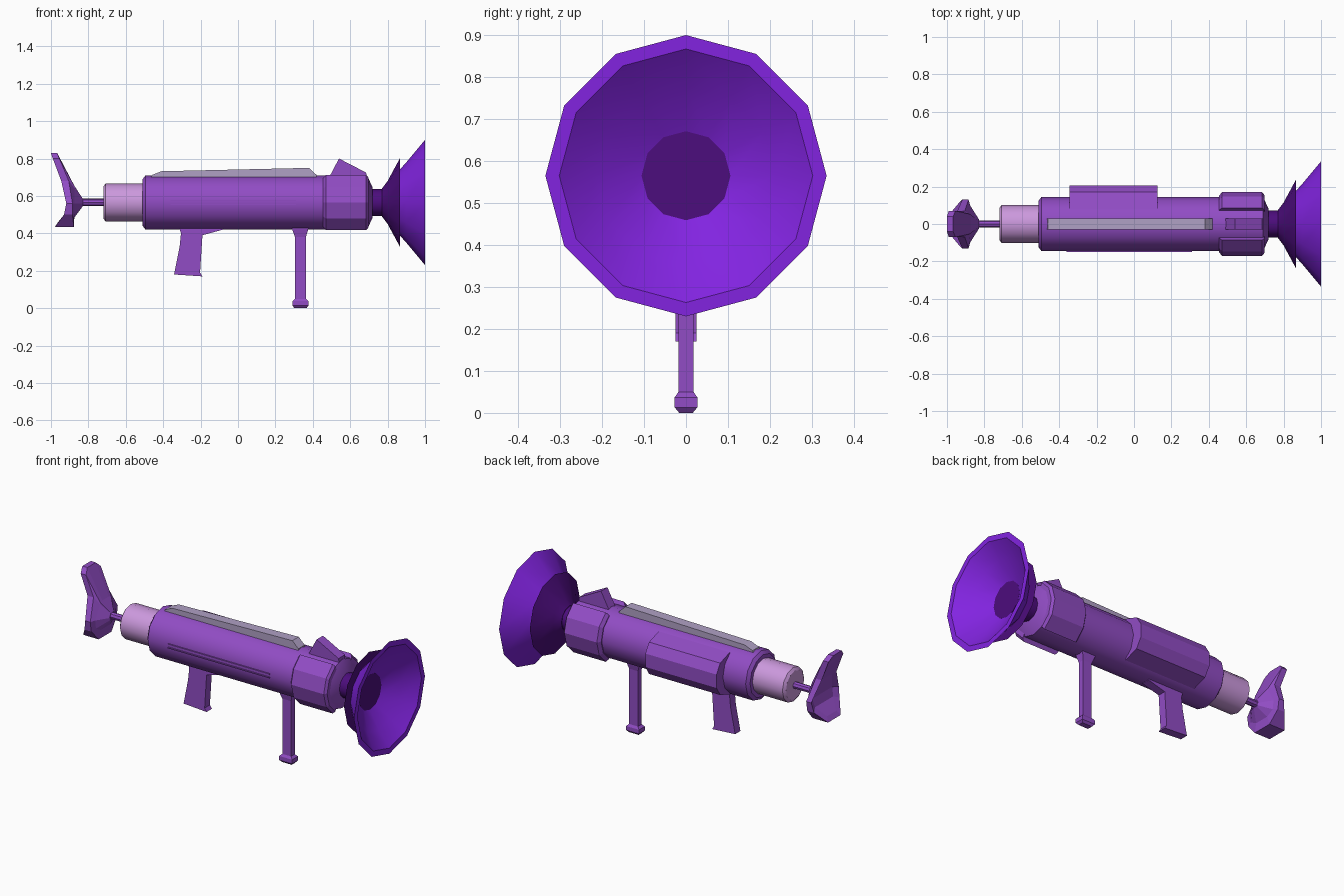
import bpy, bmesh, math

if "Cube" in bpy.data.objects:
    bpy.data.objects.remove(bpy.data.objects["Cube"])

AXIS_Z = 0.565


def material(name, srgb):
    m = bpy.data.materials.new(name)
    m.diffuse_color = [((c + 0.055) / 1.055) ** 2.4 for c in srgb] + [1]
    m.use_nodes = True
    m.node_tree.nodes["Principled BSDF"].inputs["Base Color"].default_value = m.diffuse_color
    return m


PURPLE = material("mid purple", (0.57, 0.30, 0.77))
VIOLET = material("bright violet", (0.51, 0.14, 0.88))
DARK = material("dark purple", (0.30, 0.05, 0.49))
LILAC = material("light lilac", (0.80, 0.60, 0.87))
GREY = material("grey lilac", (0.69, 0.63, 0.77))


def loft(name, rings, mat, smooth=True, caps=True, strip_caps=False):
    """Skin a list of equal-length rings of 3D points."""
    bm = bmesh.new()
    vs = [[bm.verts.new(p) for p in ring] for ring in rings]
    n = len(vs[0])
    for a, b in zip(vs, vs[1:]):
        for i in range(n):
            j = (i + 1) % n
            bm.faces.new((a[i], a[j], b[j], b[i]))
    if caps:
        for ring in (vs[0], vs[-1]):
            if strip_caps:
                for i in range(n // 2 - 1):
                    bm.faces.new((ring[i], ring[i + 1], ring[n - 2 - i], ring[n - 1 - i]))
            else:
                bm.faces.new(ring)
    bmesh.ops.recalc_face_normals(bm, faces=bm.faces)
    me = bpy.data.meshes.new(name)
    bm.to_mesh(me)
    bm.free()
    me.materials.append(mat)
    ob = bpy.data.objects.new(name, me)
    bpy.context.collection.objects.link(ob)
    if smooth:
        bpy.ops.object.select_all(action='DESELECT')
        ob.select_set(True)
        bpy.context.view_layer.objects.active = ob
        bpy.ops.object.shade_smooth_by_angle(angle=math.radians(32))
    return ob


def lathe(name, profile, mat, sides=12, caps=True):
    """Turn (x, radius) points around the barrel axis, with a corner on top."""
    rings = []
    for x, r in profile:
        rings.append([(x, r * math.sin(2 * math.pi * i / sides),
                       AXIS_Z + r * math.cos(2 * math.pi * i / sides)) for i in range(sides)])
    return loft(name, rings, mat, caps=caps)


def side_prism(name, pts, half_width, mat):
    """Extrude an (x, z) profile symmetrically along y."""
    return loft(name, [[(x, s * half_width, z) for x, z in pts] for s in (-1, 1)], mat, smooth=False)


def box_rings(name, levels, mat):
    """Stack of rectangles: (z, x_min, x_max, half_y)."""
    return loft(name, [[(a, -h, z), (b, -h, z), (b, h, z), (a, h, z)]
                       for z, a, b, h in levels], mat, smooth=False)


# Barrel, rear cylinder, rod
lathe("barrel", [(-0.51, 0.125), (-0.495, 0.145), (0.69, 0.145), (0.72, 0.08)], PURPLE)
lathe("rear_cylinder", [(-0.72, 0.085), (-0.708, 0.102), (-0.50, 0.102)], LILAC)
lathe("stock_rod", [(-0.85, 0.02), (-0.71, 0.02)], PURPLE, sides=8)

# Neck, rear cup and flared bell
lathe("neck", [(0.71, 0.072), (0.78, 0.072)], DARK)
lathe("rear_cup", [(0.77, 0.075), (0.80, 0.115), (0.866, 0.237), (0.868, 0.14)], DARK)
lathe("bell", [(0.855, 0.165), (0.90, 0.215), (1.0, 0.335), (1.0, 0.302), (0.93, 0.215),
               (0.872, 0.105)], VIOLET, caps=False)
lathe("bell_throat", [(0.868, 0.106), (0.873, 0.106)], DARK)

# Curved plates either side of the front collar
for side, label in ((-1, "front"), (1, "back")):
    rings = []
    for x, r in ((0.455, 0.15), (0.47, 0.17), (0.685, 0.17), (0.697, 0.155)):
        arc = [(r, a) for a in range(30, 151, 30)] + [(0.12, a) for a in range(150, 29, -30)]
        rings.append([(x, side * q * math.sin(math.radians(a)),
                       AXIS_Z + q * math.cos(math.radians(a))) for q, a in arc])
    loft("collar_plate_" + label, rings, PURPLE, smooth=False)

# Side housing on the back
housing = [(0.08, 0.69), (0.17, 0.66), (0.205, 0.605), (0.205, 0.525), (0.17, 0.47), (0.08, 0.44)]
loft("side_housing", [[(x, y, z) for y, z in housing] for x in (-0.345, 0.125)], PURPLE, smooth=False)

# Thin double ridge on the front side
for z in (0.555, 0.575):
    box_rings("side_ridge", [(z - 0.003, -0.36, 0.31, 0.149), (z + 0.003, -0.36, 0.31, 0.149)],
              PURPLE).scale.y = 1
    ob = bpy.context.collection.objects[-1]
    for v in ob.data.vertices:          # keep the strip on the front side only
        if v.co.y > 0:
            v.co.y = -0.13

# Top rail and sight
side_prism("top_rail", [(-0.47, 0.69), (-0.46, 0.712), (-0.41, 0.732), (0.38, 0.75),
                        (0.42, 0.712), (0.42, 0.69)], 0.03, GREY)
side_prism("sight", [(0.485, 0.68), (0.49, 0.705), (0.54, 0.80), (0.685, 0.725), (0.69, 0.68)],
           0.03, PURPLE)

# Rear grip
side_prism("rear_grip", [(-0.32, 0.45), (-0.305, 0.40), (-0.312, 0.33), (-0.342, 0.18),
                         (-0.19, 0.17), (-0.203, 0.19), (-0.19, 0.39), (-0.08, 0.42),
                         (-0.08, 0.45)], 0.025, PURPLE)

# Front grip with flared top and foot
box_rings("front_grip", [(0.44, 0.285, 0.38, 0.03), (0.42, 0.29, 0.375, 0.027),
                         (0.38, 0.305, 0.363, 0.018), (0.05, 0.305, 0.363, 0.018),
                         (0.037, 0.291, 0.377, 0.027), (0.013, 0.291, 0.377, 0.027),
                         (0.0, 0.302, 0.366, 0.016)], PURPLE)

# Shoulder rest: y, z, back x, front x down one side of the outline
half = [(0.04, 0.83, -1.0, -0.967), (0.07, 0.80, -0.99, -0.955), (0.07, 0.68, -0.945, -0.905),
        (0.13, 0.56, -0.918, -0.885), (0.12, 0.50, -0.93, -0.885), (0.06, 0.433, -0.98, -0.878)]
outline = half + [(-y, z, b, f) for y, z, b, f in reversed(half)]
squeeze = lambda z, k: AXIS_Z + k * math.tanh((z - AXIS_Z) / k)
loft("shoulder_rest", [
    [(b + 0.018, y * 0.72, 0.6 + (z - 0.6) * 0.84) for y, z, b, f in outline],
    [(b, y, z) for y, z, b, f in outline],
    [(f, y, z) for y, z, b, f in outline],
    [(-0.875, y * 0.75, squeeze(z, 0.09)) for y, z, b, f in outline],
    [(-0.83, y * 0.2, squeeze(z, 0.02)) for y, z, b, f in outline],
], PURPLE, smooth=False, strip_caps=True)
